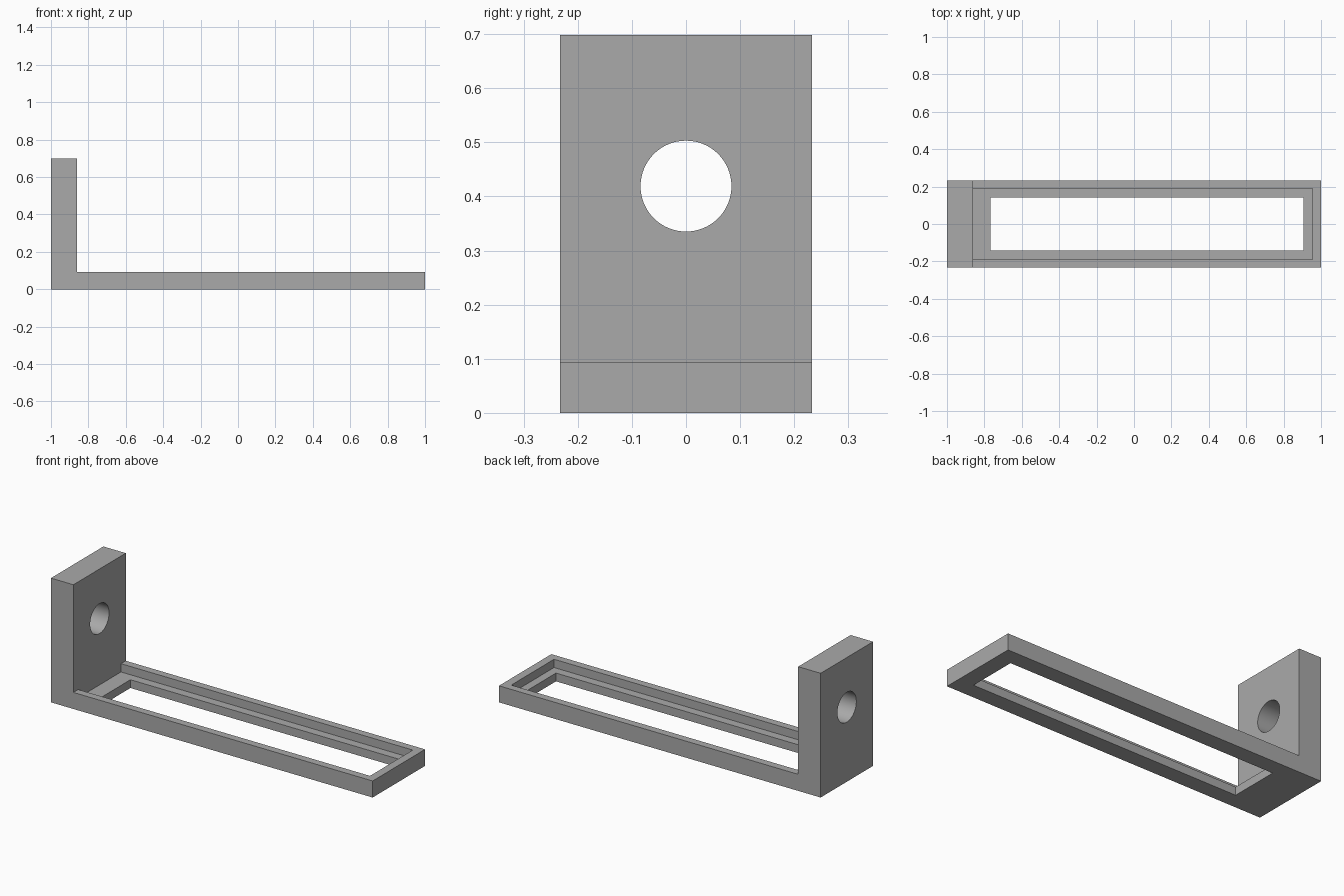
import bpy
import bmesh
import math
from mathutils import Matrix, Vector

if "Cube" in bpy.data.objects:
    bpy.data.objects.remove(bpy.data.objects["Cube"], do_unlink=True)

HALF_WIDTH = 0.2326
UPRIGHT_FACE = -0.8605
TRAY_TOP = 0.093
LEDGE_TOP = 0.0465
HEIGHT = 0.698

grey = bpy.data.materials.new("plain grey")
grey.use_nodes = True
colour = (0.4, 0.4, 0.4, 1)
grey.diffuse_color = colour
grey.node_tree.nodes["Principled BSDF"].inputs["Base Color"].default_value = colour


def add_object(name, bm):
    bmesh.ops.recalc_face_normals(bm, faces=bm.faces)
    mesh = bpy.data.meshes.new(name)
    bm.to_mesh(mesh)
    bm.free()
    mesh.materials.append(grey)
    obj = bpy.data.objects.new(name, mesh)
    bpy.context.collection.objects.link(obj)
    return obj


def box_cutter(name, low, high):
    low, high = Vector(low), Vector(high)
    bm = bmesh.new()
    place = Matrix.Translation((low + high) / 2) @ Matrix.Diagonal((*(high - low), 1))
    bmesh.ops.create_cube(bm, size=1, matrix=place)
    return add_object(name, bm)


def cut(target, cutter):
    cutter.hide_render = True
    mod = target.modifiers.new(cutter.name, "BOOLEAN")
    mod.operation = "DIFFERENCE"
    mod.solver = "EXACT"
    mod.object = cutter
    bpy.context.view_layer.objects.active = target
    bpy.ops.object.modifier_apply(modifier=mod.name)
    bpy.data.objects.remove(cutter, do_unlink=True)


# L-shaped bracket: side profile extruded across its width
profile = [(-1, 0), (1, 0), (1, TRAY_TOP), (UPRIGHT_FACE, TRAY_TOP),
           (UPRIGHT_FACE, HEIGHT), (-1, HEIGHT)]
bm = bmesh.new()
side = bm.faces.new([bm.verts.new((x, -HALF_WIDTH, z)) for x, z in profile])
swept = bmesh.ops.extrude_face_region(bm, geom=[side])["geom"]
bmesh.ops.translate(bm, vec=(0, 2 * HALF_WIDTH, 0),
                    verts=[v for v in swept if isinstance(v, bmesh.types.BMVert)])
bracket = add_object("bracket", bm)

# Shallow recess, leaving a rim on three sides
cut(bracket, box_cutter("recess", (UPRIGHT_FACE, -0.19, LEDGE_TOP),
                        (0.9535, 0.19, TRAY_TOP + 0.1)))

# Long window through the floor, leaving a ledge all round
cut(bracket, box_cutter("window", (-0.7675, -0.141, -0.1), (0.907, 0.141, 0.3)))

# Round hole through the upright
bm = bmesh.new()
place = Matrix.Translation((-0.93, 0, 0.419)) @ Matrix.Rotation(math.pi / 2, 4, "Y")
bmesh.ops.create_cone(bm, cap_ends=True, segments=64, radius1=0.084,
                      radius2=0.084, depth=0.3, matrix=place)
cut(bracket, add_object("round_hole", bm))

# Smooth the hole wall, keep all corners crisp
bpy.ops.object.select_all(action="DESELECT")
bracket.select_set(True)
bpy.context.view_layer.objects.active = bracket
bpy.ops.object.shade_smooth_by_angle(angle=math.radians(30))
